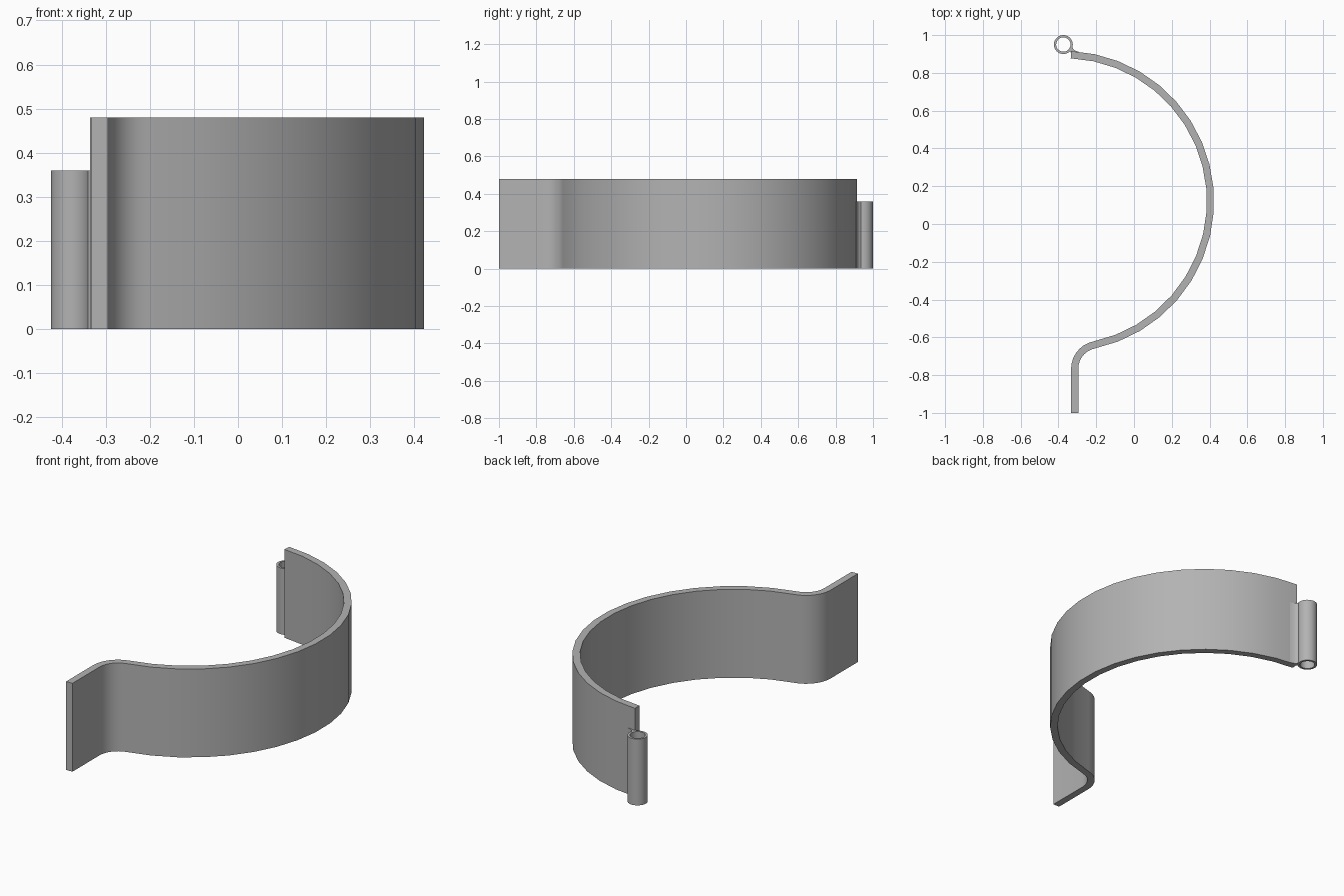
import bpy, bmesh
from math import sin, cos, pi, radians, sqrt, atan2

cube = bpy.data.objects.get("Cube")
if cube:
    bpy.data.objects.remove(cube, do_unlink=True)

GREY = (0.45, 0.45, 0.45, 1)
metal = bpy.data.materials.new("plain_grey")
metal.use_nodes = True
metal.diffuse_color = GREY
metal.node_tree.nodes["Principled BSDF"].inputs["Base Color"].default_value = GREY


def extrude_strip(name, side_a, side_b, height, closed=False):
    """Upright solid between two matching plan outlines."""
    bm = bmesh.new()
    a = [bm.verts.new((x, y, 0)) for x, y in side_a]
    b = [bm.verts.new((x, y, 0)) for x, y in side_b]
    n = len(a)
    for i in range(n if closed else n - 1):
        j = (i + 1) % n
        bm.faces.new((a[i], a[j], b[j], b[i]))
    top = bmesh.ops.extrude_face_region(bm, geom=bm.faces[:])["geom"]
    bmesh.ops.translate(bm, vec=(0, 0, height),
                        verts=[v for v in top if isinstance(v, bmesh.types.BMVert)])
    bmesh.ops.recalc_face_normals(bm, faces=bm.faces[:])
    mesh = bpy.data.meshes.new(name)
    bm.to_mesh(mesh)
    bm.free()
    mesh.materials.append(metal)
    obj = bpy.data.objects.new(name, mesh)
    bpy.context.collection.objects.link(obj)
    bpy.ops.object.select_all(action="DESELECT")
    obj.select_set(True)
    bpy.context.view_layer.objects.active = obj
    bpy.ops.object.shade_smooth_by_angle(angle=radians(30))
    return obj


def arc(cx, cy, r, start, end, steps):
    return [(cx + r * cos(start + (end - start) * i / steps),
             cy + r * sin(start + (end - start) * i / steps)) for i in range(steps + 1)]


# Curved band: large arc, reverse bend, straight tab
THICK = 0.038
CX, CY, R = -0.372, 0.12, 0.796
TAB_X, BEND = -0.295, 0.11
bend_x = TAB_X + BEND
bend_y = CY - sqrt((R + BEND) ** 2 - (bend_x - CX) ** 2)
tangent = atan2(bend_y - CY, bend_x - CX)
seam = radians(-13.2)


def band_side(offset):
    r, b = R - offset, BEND + offset
    return (arc(CX, CY, r, radians(87.2), seam, 11)
            + arc(CX, CY, r, seam, tangent, 7)[1:]
            + arc(bend_x, bend_y, b, tangent + pi, pi, 7)[1:]
            + [(TAB_X - offset, -1)])


extrude_strip("curved_band", band_side(0), band_side(THICK), 0.48)

# Hollow hinge barrel
HX, HY = -0.374, 0.95
extrude_strip("hinge_barrel", arc(HX, HY, 0.05, 0, 2 * pi, 32)[:-1],
              arc(HX, HY, 0.038, 0, 2 * pi, 32)[:-1], 0.36, closed=True)

# Small web joining barrel and band
extrude_strip("hinge_web",
              [(-0.327, 0.938), (-0.322, 0.926), (-0.312, 0.918), (-0.29, 0.911)],
              [(-0.345, 0.917), (-0.337, 0.91), (-0.332, 0.906), (-0.31, 0.9)], 0.36)
